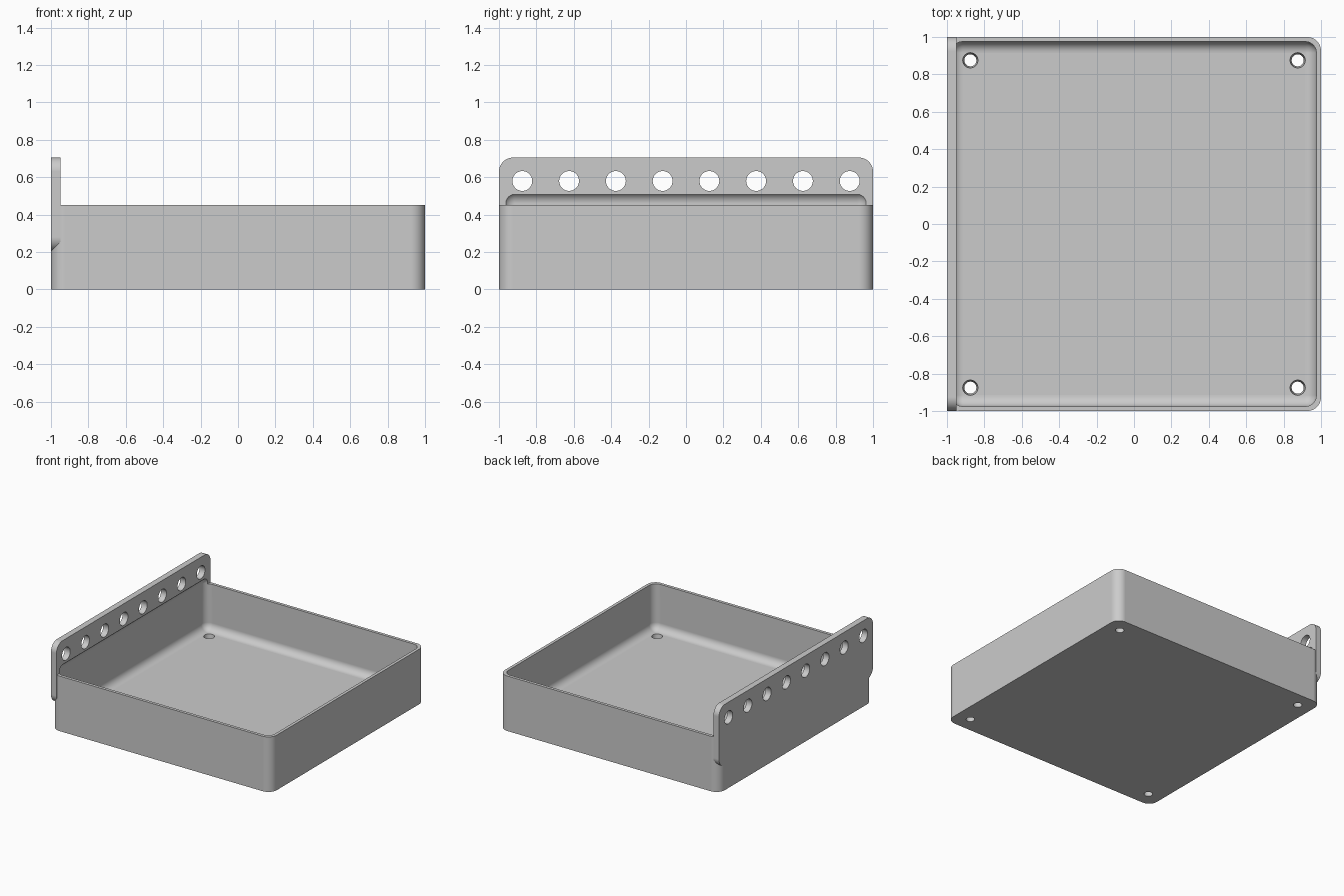
import bpy, bmesh, math
from mathutils import Matrix, Vector

default = bpy.data.objects.get("Cube")
if default:
    bpy.data.objects.remove(default, do_unlink=True)

grey = bpy.data.materials.new("light_grey")
grey.use_nodes = True
colour = (0.6, 0.6, 0.6, 1)
grey.diffuse_color = colour
grey.node_tree.nodes["Principled BSDF"].inputs["Base Color"].default_value = colour


def add_object(name, bm):
    mesh = bpy.data.meshes.new(name)
    bmesh.ops.recalc_face_normals(bm, faces=bm.faces[:])
    bm.to_mesh(mesh)
    bm.free()
    mesh.materials.append(grey)
    obj = bpy.data.objects.new(name, mesh)
    bpy.context.collection.objects.link(obj)
    return obj


def rounded_box(name, low, high, radius, axis=None):
    """Box with rounded edges: only those along one axis, or all of them."""
    low, high = Vector(low), Vector(high)
    bm = bmesh.new()
    bmesh.ops.create_cube(bm, size=1)
    bmesh.ops.scale(bm, vec=high - low, verts=bm.verts[:])
    bmesh.ops.translate(bm, vec=(low + high) / 2, verts=bm.verts[:])
    edges = [e for e in bm.edges if axis is None
             or abs(e.verts[0].co[axis] - e.verts[1].co[axis]) > 0.01]
    bmesh.ops.bevel(bm, geom=edges, offset=radius, offset_type='OFFSET',
                    segments=10, profile=0.5, affect='EDGES')
    return add_object(name, bm)


def add_drill(bm, centre, r_low, r_high, depth, turn=Matrix()):
    bmesh.ops.create_cone(bm, cap_ends=True, segments=40, radius1=r_low,
                          radius2=r_high, depth=depth,
                          matrix=Matrix.Translation(centre) @ turn)


def combine(target, other, operation):
    mod = target.modifiers.new("combine", 'BOOLEAN')
    mod.operation, mod.solver, mod.object = operation, 'EXACT', other
    bpy.context.view_layer.objects.active = target
    bpy.ops.object.modifier_apply(modifier=mod.name)
    bpy.data.objects.remove(other, do_unlink=True)


FLOOR = 0.075

# Tray body joined with the taller hanging panel on its right side
tray = rounded_box("tray", (-1, -1, 0), (1, 1, 0.452), 0.075, axis=2)
panel = rounded_box("hanging_panel", (-1, -1, 0.205), (-0.95, 1, 0.705), 0.075, axis=0)
combine(tray, panel, 'UNION')

# Cavity with rounded edges, which also nibbles into the panel
cavity = rounded_box("cavity_cutter", (-0.975, -0.975, FLOOR), (0.975, 0.975, 0.52), 0.06)
combine(tray, cavity, 'DIFFERENCE')

# Row of hanging holes and four tapered floor holes
bm = bmesh.new()
for i in range(8):
    add_drill(bm, (-0.975, -0.875 + 0.25 * i, 0.58), 0.053, 0.053, 0.2,
              Matrix.Rotation(math.pi / 2, 4, 'Y'))
for x in (-0.875, 0.875):
    for y in (-0.875, 0.875):
        add_drill(bm, (x, y, FLOOR / 2), 0.031, 0.042, FLOOR + 0.02)
combine(tray, add_object("hole_cutter", bm), 'DIFFERENCE')

# Smooth rounded edges, flat large faces
bpy.ops.object.select_all(action='DESELECT')
tray.select_set(True)
bpy.context.view_layer.objects.active = tray
bpy.ops.object.shade_smooth_by_angle(angle=math.radians(30))
weighted = tray.modifiers.new("weighted_normals", 'WEIGHTED_NORMAL')
weighted.keep_sharp = True
